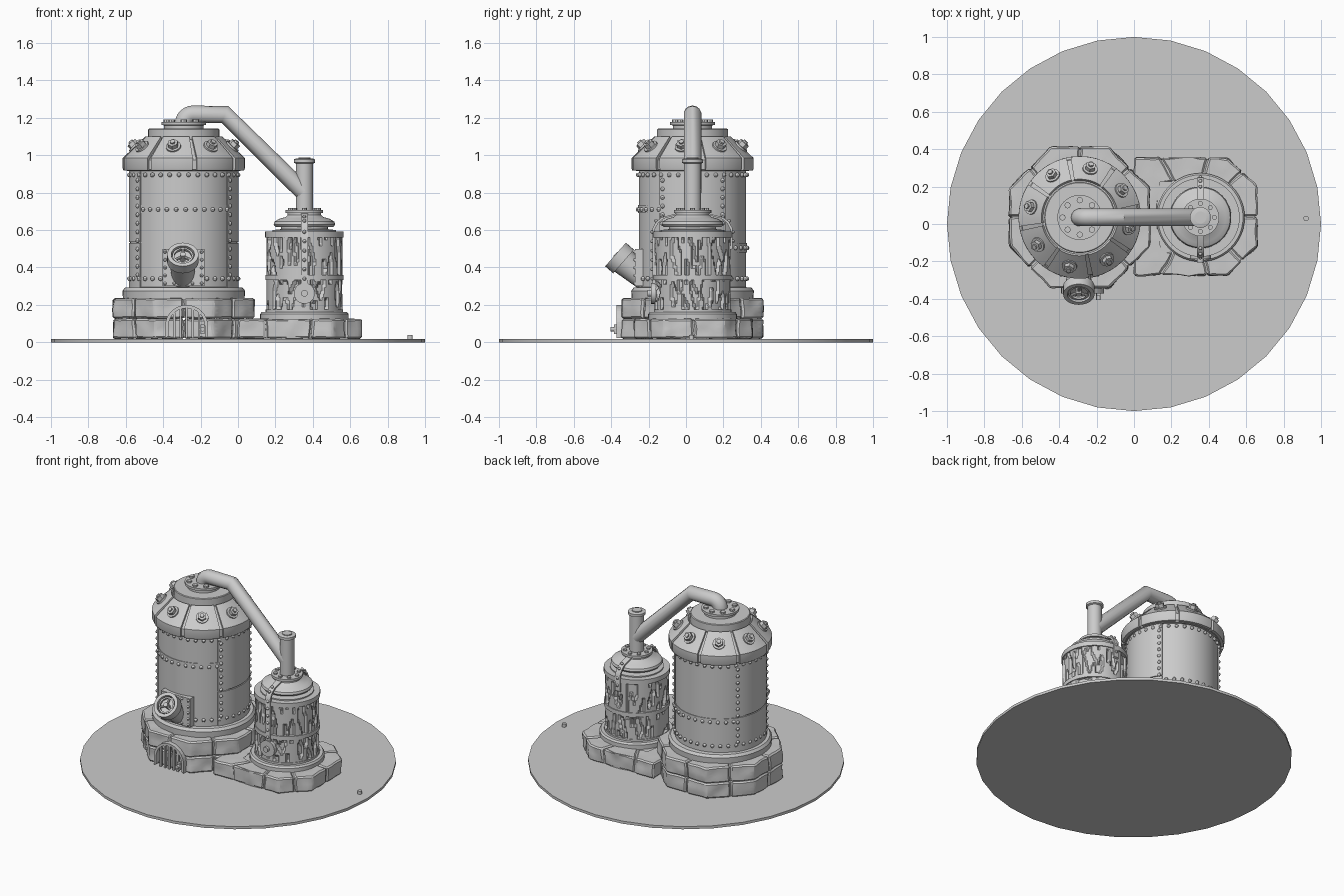
import bpy, bmesh, math
from math import sin, cos, pi, radians
from mathutils import Vector, Matrix, noise

if bpy.data.objects.get("Cube"):
    bpy.data.objects.remove(bpy.data.objects["Cube"])

grey = bpy.data.materials.new("plain_grey")
grey.use_nodes = True
grey.diffuse_color = (0.6, 0.6, 0.6, 1)
grey.node_tree.nodes["Principled BSDF"].inputs["Base Color"].default_value = (0.6, 0.6, 0.6, 1)

TANK = Vector((-0.29, 0.035, 0))
BARREL = Vector((0.355, 0.035, 0))
TANK_R = 0.287


def finish(name, bm, angle=35):
    bmesh.ops.recalc_face_normals(bm, faces=bm.faces)
    me = bpy.data.meshes.new(name)
    bm.to_mesh(me)
    bm.free()
    for p in me.polygons:
        p.use_smooth = True
    me.set_sharp_from_angle(angle=radians(angle))
    me.materials.append(grey)
    ob = bpy.data.objects.new(name, me)
    bpy.context.collection.objects.link(ob)
    return ob


def polar(c, deg, r, z):
    a = radians(deg)
    return c + Vector((r * cos(a), r * sin(a), z))


def sweep(bm, c, profile, start=0, end=360, steps=48):
    """Turn a closed (r, z) section about a vertical axis, whole or part way."""
    full = end - start >= 360
    rings = []
    for i in range(steps if full else steps + 1):
        a = start + (end - start) * i / steps
        rings.append([bm.verts.new(polar(c, a, r, z)) for r, z in profile])
    n = len(profile)
    for i in range(steps):
        p, q = rings[i], rings[(i + 1) % len(rings)]
        for j in range(n):
            bm.faces.new((p[j], q[j], q[(j + 1) % n], p[(j + 1) % n]))
    if not full:
        bm.faces.new(rings[0])
        bm.faces.new(rings[-1])


def lathe(name, c, profile, steps=48):
    """Solid of revolution from an outer (r, z) outline, bottom to top."""
    bm = bmesh.new()
    sweep(bm, c, [(0.0005, profile[0][1])] + profile + [(0.0005, profile[-1][1])], steps=steps)
    return finish(name, bm)


def cyl(bm, p, axis, r, length, r2=None, sides=16):
    rot = Vector(axis).to_track_quat('Z', 'Y').to_matrix().to_4x4()
    m = Matrix.Translation(p) @ rot @ Matrix.Translation((0, 0, length / 2))
    bmesh.ops.create_cone(bm, cap_ends=True, segments=sides, radius1=r,
                          radius2=r if r2 is None else r2, depth=length, matrix=m)


def box(bm, p, size):
    bmesh.ops.create_cube(bm, size=1, matrix=Matrix.Translation(p) @ Matrix.Diagonal((*size, 1)))


def ball(bm, p, r=0.012):
    bmesh.ops.create_uvsphere(bm, u_segments=8, v_segments=6, radius=r, matrix=Matrix.Translation(p))


def prism(bm, pts, z0, z1):
    lo = [bm.verts.new((p.x, p.y, z0)) for p in pts]
    hi = [bm.verts.new((p.x, p.y, z1)) for p in pts]
    n = len(pts)
    bm.faces.new(lo[::-1])
    bm.faces.new(hi)
    for i in range(n):
        bm.faces.new((lo[i], lo[(i + 1) % n], hi[(i + 1) % n], hi[i]))


def stones(name, outline, c, z0, z1):
    """Ring of rough corner stones with narrow joints around a solid core."""
    bm = bmesh.new()
    n = len(outline)
    for i, p in enumerate(outline):
        a, b = (p + outline[i - 1]) / 2, (p + outline[(i + 1) % n]) / 2
        a += (p - a).normalized() * 0.004
        b += (p - b).normalized() * 0.004
        prism(bm, [a, p, b] + [c.lerp(v, 0.6) for v in (b, p, a)], z0, z1)
    bmesh.ops.bevel(bm, geom=bm.edges[:], offset=0.009, segments=1, affect='EDGES')
    bmesh.ops.triangulate(bm, faces=bm.faces[:])
    for _ in range(3):
        long = [e for e in bm.edges if e.calc_length() > 0.035]
        bmesh.ops.subdivide_edges(bm, edges=long, cuts=1)
        bmesh.ops.triangulate(bm, faces=bm.faces[:])
    for v in bm.verts:
        d = noise.noise_vector(v.co * 13) * 0.009
        v.co += Vector((d.x, d.y, d.z * 0.4))
    prism(bm, [c.lerp(p, 0.965) for p in outline], z0 + 0.002, z1 - 0.008)
    finish(name, bm, 25)


# Ground disc with a small stud near its edge
lathe("ground_disc", Vector(), [(1, 0), (1, 0.018)], 32)
bm = bmesh.new()
cyl(bm, (0.92, 0.03, 0.015), (0, 0, 1), 0.014, 0.025)
finish("ground_stud", bm)

# Stone plinths
octagon = [polar(TANK, 22.5 + 45 * i, 0.407, 0) for i in range(8)]
stones("tank_plinth_lower", octagon, TANK, 0.02, 0.125)
stones("tank_plinth_upper", octagon, TANK, 0.127, 0.236)
half = [(0.0, -0.275), (0.29, -0.275), (0.5, -0.275), (0.66, -0.12)]
slab = [Vector((x, y, 0)) for x, y in half]
slab += [Vector((p.x, 0.08 - p.y, 0)) for p in reversed(slab)]
stones("barrel_plinth", slab, Vector((0.32, 0.04, 0)), 0.02, 0.125)

# Tank: foot ring, shell and stepped top
lathe("tank_foot", TANK, [(0.325, 0.23), (0.328, 0.275), (0.315, 0.292), (0.28, 0.295)])
lathe("tank_shell", TANK, [(TANK_R, 0.28), (TANK_R, 0.94)])
lathe("tank_roof_core", TANK, [(0.3, 0.915), (0.312, 0.925), (0.312, 0.975), (0.2, 1.085)])
lathe("tank_cap", TANK, [(0.19, 1.05), (0.19, 1.138), (0.185, 1.142)])
lathe("tank_flange", TANK, [(0.105, 1.13), (0.105, 1.16), (0.12, 1.162), (0.12, 1.178)])

# Eight roof panels, each with a hollow nut
panels, nuts = bmesh.new(), bmesh.new()
section = [(0.27, 0.918), (0.322, 0.918), (0.327, 0.93), (0.327, 0.985), (0.205, 1.1), (0.19, 1.075)]
for i in range(8):
    a = 33 + 45 * i
    sweep(panels, TANK, section, a - 20.5, a + 20.5, 8)
    out = polar(Vector(), a, 0.69, 0.73)
    p = polar(TANK, a, 0.25, 1.03)
    cyl(nuts, p, out, 0.04, 0.028)
    cyl(nuts, p, out, 0.029, 0.052, sides=6)
    cyl(nuts, p, out, 0.014, 0.062, sides=8)
finish("roof_panels", panels)
finish("roof_nuts", nuts)

# Shell bands, side plates and rivets
bands, rivets = bmesh.new(), bmesh.new()


def curved_plate(a0, a1, z0, z1, t):
    sweep(bands, TANK, [(TANK_R - 0.01, z0), (TANK_R + t, z0), (TANK_R + t, z1), (TANK_R - 0.01, z1)],
          a0, a1, 24)


for side in (0, 180):
    for z0, z1 in ((0.29, 0.53), (0.537, 0.92)):
        curved_plate(side - 37, side + 37, z0, z1, 0.007)
    for a in (side - 33, side + 33):
        for k in range(12):
            ball(rivets, polar(TANK, a, TANK_R + 0.006, 0.36 + k * 0.046))
curved_plate(-143, -37, 0.69, 0.735, 0.004)
curved_plate(37, 143, 0.48, 0.53, 0.004)
for z, a0, a1 in ((0.895, 0, 360), (0.34, 0, 360), (0.71, -143, -37), (0.505, 37, 143)):
    count = round((a1 - a0) / 10)
    for k in range(count):
        ball(rivets, polar(TANK, a0 + 10 * k + 5, TANK_R + 0.005, z))
finish("shell_plates", bands)

# Hatch: riveted plate, slanted neck, rim and handwheel
hatch = bmesh.new()
box(hatch, (-0.292, -0.235, 0.4), (0.225, 0.075, 0.2))
for i in range(5):
    for x, z in ((-0.39 + i * 0.049, 0.315), (-0.39 + i * 0.049, 0.485),
                 (-0.39, 0.315 + i * 0.042), (-0.194, 0.315 + i * 0.042)):
        ball(rivets, (x, -0.273, z), 0.009)
finish("tank_rivets", rivets)
axis = Vector((0, -0.75, 0.66)).normalized()
face = Vector((-0.295, -0.36, 0.455))
cyl(hatch, face - axis * 0.2, axis, 0.055, 0.18, 0.074, 24)
finish("hatch", hatch)
turn = axis.to_track_quat('Z', 'Y').to_matrix().to_4x4()


def ring(name, r0, r1, h0, h1):
    b = bmesh.new()
    sweep(b, Vector(), [(r0, h0), (r1, h0), (r1, h1), (r0, h1)], steps=28)
    b.transform(Matrix.Translation(face) @ turn)
    finish(name, b)


ring("hatch_rim", 0.062, 0.084, -0.035, 0.022)
ring("wheel_rim", 0.046, 0.056, 0.0, 0.014)
wheel = bmesh.new()
cyl(wheel, face - axis * 0.02, axis, 0.015, 0.045)
for i in range(3):
    spoke = turn.to_3x3() @ polar(Vector(), 90 + 120 * i, 1, 0)
    cyl(wheel, face + axis * 0.007, spoke, 0.008, 0.05, sides=8)
finish("wheel_spokes", wheel)

# Arched grate at the foot of the tank
grate = bmesh.new()
gx, gz = -0.275, 0.085
arch = [(0.115, 0.022)] + [(0.115 * cos(pi * i / 16), gz + 0.115 * sin(pi * i / 16)) for i in range(17)]
arch.append((-0.115, 0.022))
for (x0, z0), (x1, z1) in zip(arch, arch[1:]):
    quad = [(x0, z0), (x1, z1), (x1 * 0.85, gz + (z1 - gz) * 0.85), (x0 * 0.85, gz + (z0 - gz) * 0.85)]
    fr = [grate.verts.new((gx + x, -0.372, z)) for x, z in quad]
    bk = [grate.verts.new((gx + x, -0.33, z)) for x, z in quad]
    grate.faces.new(fr)
    for i in range(4):
        grate.faces.new((fr[i], fr[i - 1], bk[i - 1], bk[i]))
for i in range(-2, 3):
    top = gz + math.sqrt(0.1 ** 2 - (i * 0.033) ** 2)
    box(grate, (gx + i * 0.033, -0.362, (0.022 + top) / 2), (0.012, 0.014, top - 0.022))
box(grate, (gx + 0.085, -0.375, 0.07), (0.022, 0.02, 0.05))
cyl(grate, (gx + 0.085, -0.37, 0.07), (0, -1, 0), 0.012, 0.035)
finish("grate", grate)

# Barrel: foot, bark-like wall, hoops and lid
lathe("barrel_foot", BARREL, [(0.237, 0.12), (0.237, 0.15), (0.228, 0.162)])
bark = bmesh.new()
wall = [(0.192, 0.155 + 0.41 * i / 24) for i in range(25)]
sweep(bark, BARREL, [(0.17, 0.155)] + wall + [(0.17, 0.565)], steps=150)
for v in bark.verts:
    d = v.co - BARREL
    if d.xy.length > 0.18:
        ridge = noise.noise(Vector((d.x * 38, d.y * 38, d.z * 9)))
        push = 0.011 if ridge > -0.12 else -0.004
        v.co += Vector((d.x, d.y, 0)).normalized() * push
finish("barrel_wall", bark, 25)
for name, r, z0, z1 in (("hoop_low", 0.207, 0.155, 0.175), ("hoop_middle", 0.209, 0.333, 0.36),
                        ("hoop_top", 0.21, 0.56, 0.592)):
    lathe(name, BARREL, [(r, z0), (r, z1)])
lathe("barrel_lid", BARREL, [(0.17, 0.58), (0.17, 0.6), (0.125, 0.605), (0.125, 0.617), (0.155, 0.617),
                             (0.165, 0.63), (0.16, 0.645), (0.135, 0.66), (0.1, 0.67), (0.09, 0.68),
                             (0.09, 0.69), (0.1, 0.692), (0.1, 0.708)])

# Riveted straps over the barrel lid, the front one ending in a round boss
straps = bmesh.new()
for side, foot in ((-1, 0.27), (1, 0.5)):
    path = [(0.214, foot), (0.214, 0.61), (0.195, 0.645), (0.165, 0.668), (0.09, 0.688)]
    rows = []
    for r, z in path:
        rows.append([straps.verts.new(BARREL + Vector((x, side * (r + t), z + t * 0.5)))
                     for x, t in ((-0.019, 0), (0.019, 0), (0.019, -0.012), (-0.019, -0.012))])
    for a, b in zip(rows, rows[1:]):
        for i in range(4):
            straps.faces.new((a[i - 1], a[i], b[i], b[i - 1]))
    straps.faces.new(rows[0])
    straps.faces.new(rows[-1])
    for z in [0.59 - 0.05 * k for k in range(6) if 0.59 - 0.05 * k > foot]:
        ball(straps, BARREL + Vector((0, side * 0.215, z)), 0.01)
    for r, z in path[2:4]:
        ball(straps, BARREL + Vector((0, side * r, z + 0.004)), 0.01)
boss = BARREL + Vector((0, -0.195, 0.262))
cyl(straps, boss, (0, -1, 0), 0.056, 0.026, sides=24)
cyl(straps, boss, (0, -1, 0), 0.018, 0.045)
finish("barrel_straps", straps)

# Upright pipe, transfer pipe and flange bolts
lathe("upright_pipe", BARREL, [(0.046, 0.69), (0.046, 0.955), (0.056, 0.96), (0.056, 0.978), (0.046, 0.982)], 24)
lathe("upright_pipe_end", BARREL, [(0.032, 0.97), (0.032, 0.988)], 24)
bolts = bmesh.new()
for i in range(8):
    cyl(bolts, polar(TANK, 45 * i, 0.092, 1.17), (0, 0, 1), 0.017, 0.02, sides=8)
    cyl(bolts, polar(BARREL, 45 * i, 0.075, 0.7), (0, 0, 1), 0.013, 0.018, sides=8)
finish("flange_bolts", bolts)
bend = [(TANK.x, 1.15)]
bend += [(TANK.x + 0.05 - 0.05 * cos(t * pi / 12), 1.168 + 0.05 * sin(t * pi / 12)) for t in range(7)]
bend += [(-0.07, 1.218), (0.35, 0.805)]
cu = bpy.data.curves.new("transfer_pipe", 'CURVE')
cu.dimensions = '3D'
cu.bevel_depth, cu.bevel_resolution = 0.048, 5
sp = cu.splines.new('POLY')
sp.points.add(len(bend) - 1)
for pt, (x, z) in zip(sp.points, bend):
    pt.co = (x, TANK.y, z, 1)
tmp = bpy.data.objects.new("pipe_path", cu)
bm = bmesh.new()
bm.from_mesh(bpy.data.meshes.new_from_object(tmp))
bpy.data.objects.remove(tmp)
finish("transfer_pipe", bm, 40)
